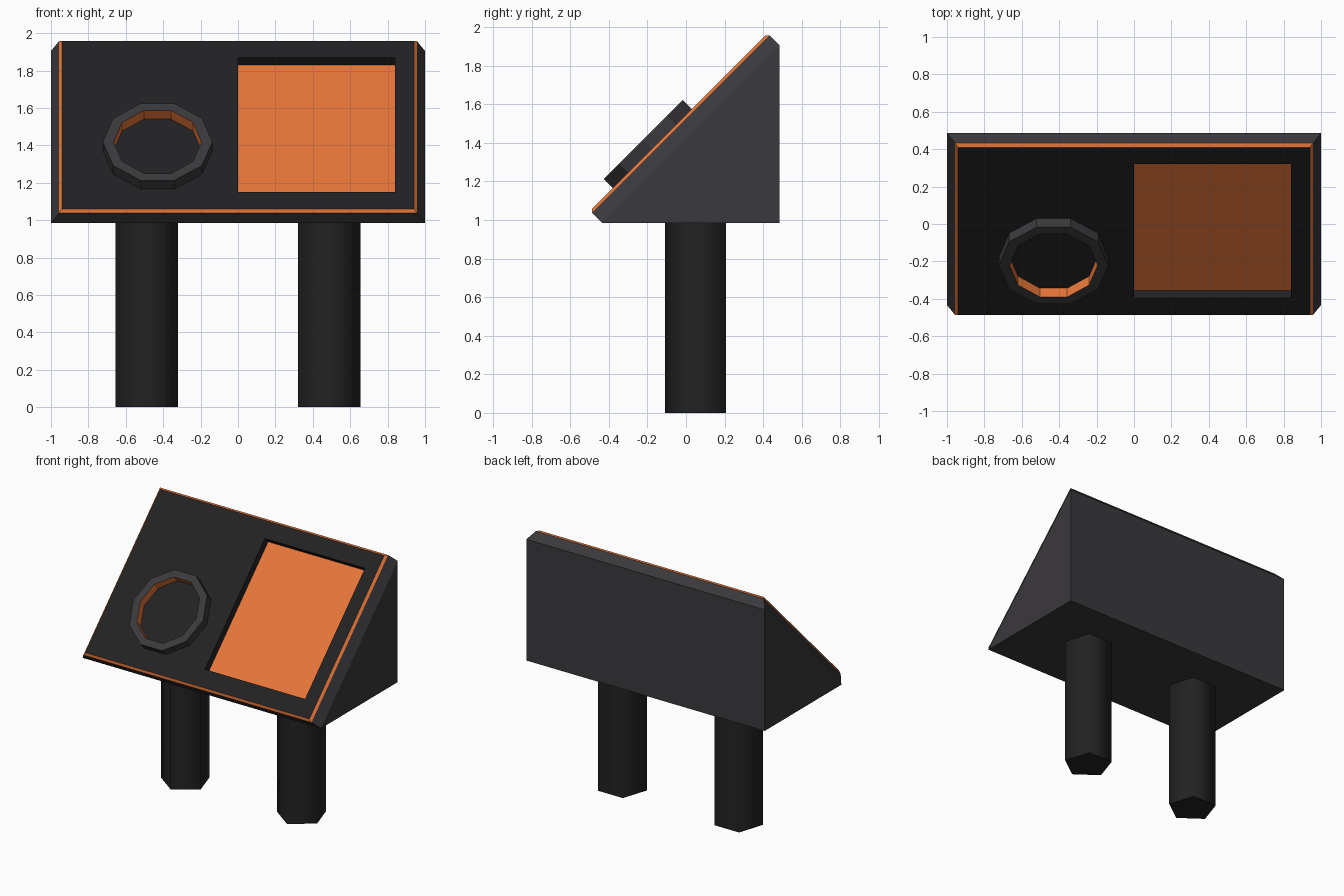
import bpy, bmesh, math
from mathutils import Vector

if "Cube" in bpy.data.objects:
    bpy.data.objects.remove(bpy.data.objects["Cube"])

S = math.sqrt(0.5)


def material(name, rgb):
    m = bpy.data.materials.new(name)
    m.diffuse_color = (*rgb, 1)
    m.use_nodes = True
    m.node_tree.nodes["Principled BSDF"].inputs["Base Color"].default_value = m.diffuse_color
    return m


ORANGE = material("orange", (0.80, 0.18, 0.04))
GREY = material("dark_grey", (0.042, 0.040, 0.044))
BLACK = material("near_black", (0.016, 0.016, 0.017))


def slope(x, u, n):
    """x across, u up the 45 degree slope, n out of the slope."""
    return Vector((x, (u - n) * S, (u + n) * S))


def rect(bm, x0, x1, u0, u1, n):
    return [bm.verts.new(slope(x, u, n)) for x, u in ((x0, u0), (x1, u0), (x1, u1), (x0, u1))]


def loft(bm, a, b, mat):
    k = len(a)
    for i in range(k):
        j = (i + 1) % k
        bm.faces.new((a[i], a[j], b[j], b[i])).material_index = mat


def finish(bm, name, mats, recalc=True):
    if recalc:
        bmesh.ops.recalc_face_normals(bm, faces=bm.faces)
    me = bpy.data.meshes.new(name)
    bm.to_mesh(me)
    bm.free()
    for m in mats:
        me.materials.append(m)
    ob = bpy.data.objects.new(name, me)
    bpy.context.collection.objects.link(ob)
    return ob


# Wedge housing: chamfered lip, orange trim, raised panel and screen recess
U0, U1 = 0.39, 1.69
FACE_N, FLOOR_N = 1.094, 1.038
SCREEN = (0.0, 0.84, 0.534, 1.549)
bm = bmesh.new()
base = rect(bm, -1, 1, U0, U1, 1.003)
lip = rect(bm, -0.957, 0.957, U0, U1, 1.078)
panel = rect(bm, -0.94, 0.94, U0 + 0.016, U1 - 0.016, FACE_N)
opening = rect(bm, *SCREEN, FACE_N)
floor = rect(bm, *SCREEN, FLOOR_N)
for a, b, mat in ((base, lip, 0), (lip, panel, 1), (panel, opening, 2), (opening, floor, 2)):
    loft(bm, a, b, mat)
bm.faces.new(floor).material_index = 1
fl, fr, br, bl = base
low_l, low_r = (bm.verts.new((x, br.co.y, fl.co.z)) for x in (-1, 1))
for f in ((fl, bl, low_l), (fr, low_r, br), (fl, low_l, low_r, fr), (bl, br, low_r, low_l)):
    bm.faces.new(f)
finish(bm, "wedge_housing", (GREY, ORANGE, BLACK))

# Ten-sided dial ring with orange inner wall
bm = bmesh.new()


def decagon(rx, ru, n):
    angles = [math.radians(36 * i) for i in range(10)]
    return [bm.verts.new(slope(-0.43 + rx * math.cos(a), 0.846 + ru * math.sin(a), n)) for a in angles]


rings = [decagon(0.293, 0.305, FACE_N), decagon(0.293, 0.305, 1.16),
         decagon(0.235, 0.25, 1.16), decagon(0.235, 0.25, FACE_N)]
for i, mat in enumerate((0, 0, 1)):
    loft(bm, rings[i], rings[i + 1], mat)
finish(bm, "dial_ring", (GREY, ORANGE), recalc=False)

# Two five-sided smooth legs
for side, x in (("left", -0.4875), ("right", 0.4875)):
    bm = bmesh.new()
    ring = [(x + 0.176 * math.cos(a), 0.066 + 0.176 * math.sin(a))
            for a in (math.radians(-90 + 72 * i) for i in range(5))]
    bottom = [bm.verts.new((px, py, 0)) for px, py in ring]
    top = [bm.verts.new((px, py, 0.99)) for px, py in ring]
    loft(bm, bottom, top, 0)
    bm.faces.new(bottom)
    bm.faces.new(top)
    leg = finish(bm, side + "_leg", (BLACK,))
    bpy.ops.object.select_all(action='DESELECT')
    leg.select_set(True)
    bpy.context.view_layer.objects.active = leg
    bpy.ops.object.shade_smooth_by_angle(angle=math.radians(80))
